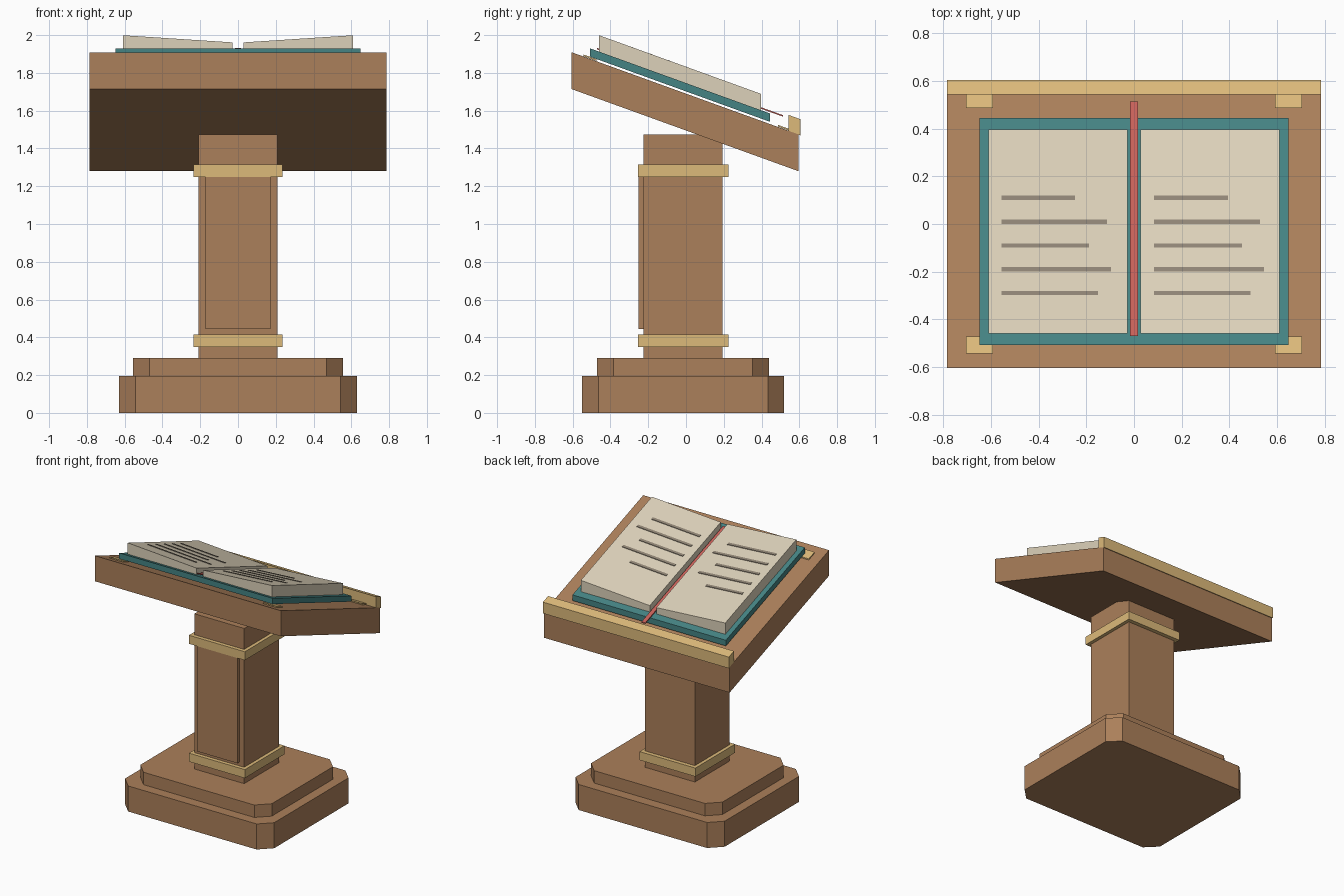
import bpy
import bmesh

if "Cube" in bpy.data.objects:
    bpy.data.objects.remove(bpy.data.objects["Cube"], do_unlink=True)


def material(name, rgb):
    m = bpy.data.materials.new(name)
    m.use_nodes = True
    m.diffuse_color = (*rgb, 1)
    bsdf = next(n for n in m.node_tree.nodes if n.type == 'BSDF_PRINCIPLED')
    bsdf.inputs["Base Color"].default_value = (*rgb, 1)
    return m


wood = material("wood", (0.41, 0.215, 0.103))
brass = material("brass", (0.72, 0.49, 0.195))
teal = material("teal_cover", (0.06, 0.23, 0.23))
paper = material("paper", (0.72, 0.64, 0.49))
ink = material("ink", (0.28, 0.235, 0.18))
red = material("red_ribbon", (0.58, 0.12, 0.10))


def flat(x, y):
    return 0.0


def desk_top(x, y):
    # Height of the sloping reading surface
    return 1.69 - 0.362 * y


def page_rise(x, y):
    # Open pages thicken toward their outer edges
    return desk_top(x, y) + 0.103 + 0.065 * abs(x)


def block(name, xs, ys, zs, mat, low=flat, high=None, chamfer=0):
    """Box whose bottom and top may follow a surface, with optional cut corners."""
    high = high or low
    bm = bmesh.new()
    bmesh.ops.create_cube(bm, size=1)
    for v in bm.verts:
        top = v.co.z > 0
        x = xs[v.co.x > 0]
        y = ys[v.co.y > 0]
        v.co = (x, y, zs[top] + (high if top else low)(x, y))
    if chamfer:
        upright = [e for e in bm.edges
                   if abs(e.verts[0].co.z - e.verts[1].co.z) > 0.01]
        bmesh.ops.bevel(bm, geom=upright, offset=chamfer, segments=1,
                        affect='EDGES', offset_type='OFFSET')
    bmesh.ops.recalc_face_normals(bm, faces=bm.faces)
    me = bpy.data.meshes.new(name)
    bm.to_mesh(me)
    bm.free()
    me.materials.append(mat)
    ob = bpy.data.objects.new(name, me)
    bpy.context.collection.objects.link(ob)
    return ob


# Stepped base with cut corners
block("base_lower", (-0.63, 0.63), (-0.55, 0.52), (0, 0.195), wood, chamfer=0.087)
block("base_upper", (-0.555, 0.555), (-0.472, 0.44), (0.195, 0.29), wood, chamfer=0.087)

# Column, raised front panel and brass collars
block("column", (-0.21, 0.21), (-0.226, 0.193), (0.29, 1.475), wood)
block("column_panel", (-0.172, 0.172), (-0.252, -0.226), (0.445, 1.255), wood)
for name, z in (("collar_lower", 0.35), ("collar_upper", 1.25)):
    block(name, (-0.236, 0.236), (-0.255, 0.224), (z, z + 0.065), brass)

# Sloping desk with a brass ledge and corner plates
block("desk", (-0.785, 0.785), (-0.605, 0.595), (-0.195, 0), wood, desk_top)
block("book_ledge", (-0.785, 0.785), (0.543, 0.605), (-0.002, 0.084), brass, desk_top)
for side, sx in (("left", 1), ("right", -1)):
    xs = sorted((0.592 * sx, 0.706 * sx))
    for end, y in (("front", -0.543), ("back", 0.487)):
        block(f"corner_plate_{end}_{side}", xs, (y, y + 0.07),
              (0.002, 0.011), brass, desk_top)

# Open book
block("book_cover", (-0.648, 0.648), (-0.508, 0.444), (0.012, 0.056), teal, desk_top)
for side, sx in (("left", 1), ("right", -1)):
    block(f"pages_{side}", sorted((0.028 * sx, 0.61 * sx)), (-0.46, 0.397),
          (0.056, 0), paper, desk_top, page_rise)
block("ribbon", (-0.016, 0.016), (-0.47, 0.514), (0.064, 0.072), red, desk_top)

# Ruled lines on both pages
lengths = (0.406, 0.461, 0.369, 0.444, 0.31)
for side, x in (("right", -0.557), ("left", 0.084)):
    for i, length in enumerate(lengths):
        y = -0.29 + 0.1 * i
        block(f"text_line_{side}_{i + 1}", (x, x + length), (y - 0.009, y + 0.009),
              (-0.002, 0.004), ink, page_rise)
